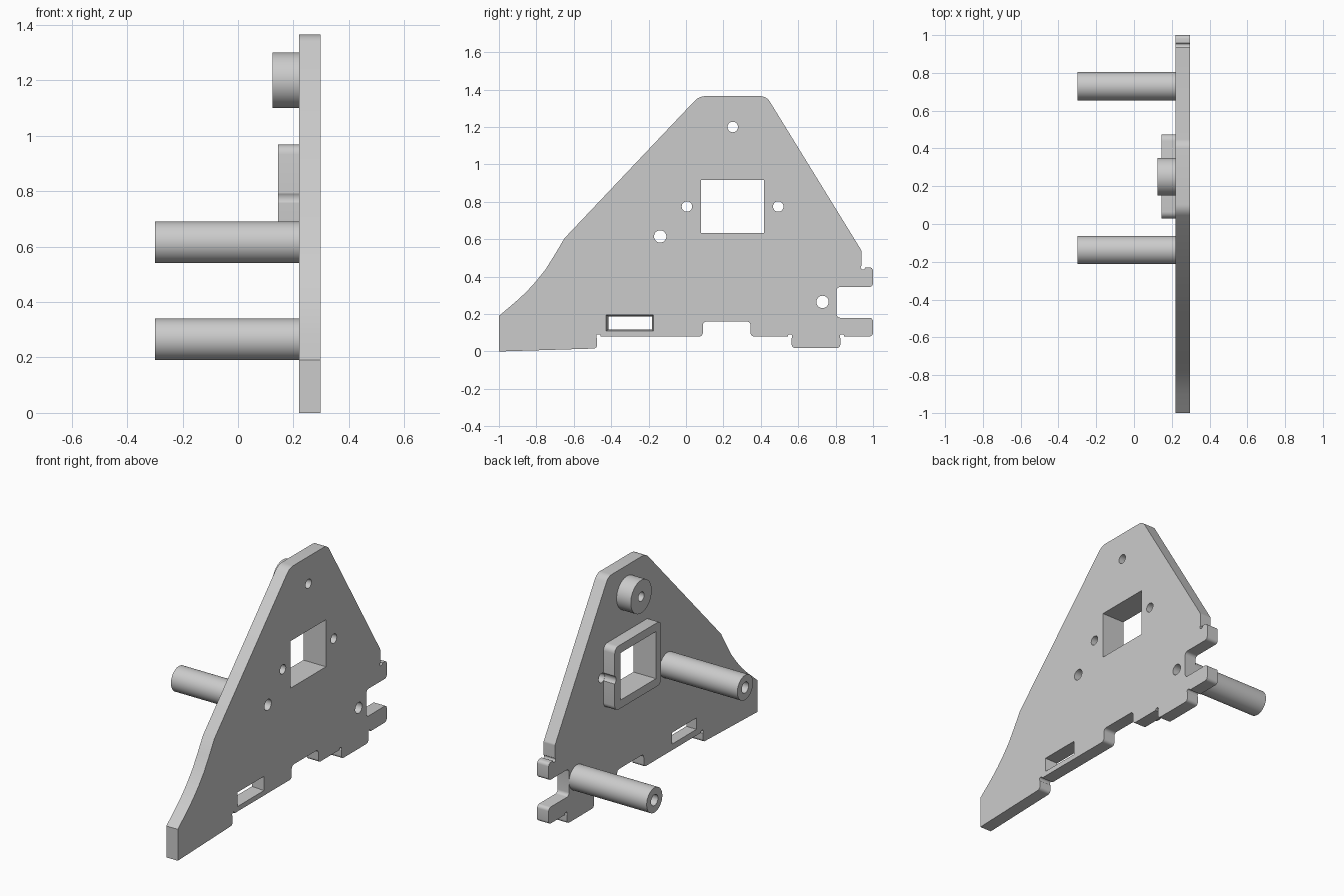
import bpy, bmesh, math
from mathutils import Vector

cube = bpy.data.objects.get("Cube")
if cube:
    bpy.data.objects.remove(cube, do_unlink=True)

grey = bpy.data.materials.new("light grey")
grey.use_nodes = True
COLOUR = (0.6, 0.6, 0.6, 1)
grey.diffuse_color = COLOUR
grey.node_tree.nodes["Principled BSDF"].inputs["Base Color"].default_value = COLOUR

INNER, OUTER = 0.22, 0.297      # inner and outer faces of the plate


def rounded(corners, steps=6):
    """Profile with each (y, z, radius) corner replaced by an arc."""
    out = []
    for i, (y, z, r) in enumerate(corners):
        p = Vector((y, z))
        if r == 0:
            out.append(p)
            continue
        a = (Vector(corners[i - 1][:2]) - p).normalized()
        b = (Vector(corners[(i + 1) % len(corners)][:2]) - p).normalized()
        half = a.angle(b) / 2
        centre = p + (a + b).normalized() * r / math.sin(half)
        start = p + a * r / math.tan(half) - centre
        end = p + b * r / math.tan(half) - centre
        sweep = math.pi - 2 * half
        for k in range(steps + 1):
            t = k / steps
            arm = start * math.sin((1 - t) * sweep) + end * math.sin(t * sweep)
            out.append(centre + arm / math.sin(sweep))
    return out


def circle(y, z, r, n=40):
    return [Vector((y + r * math.cos(2 * math.pi * k / n),
                    z + r * math.sin(2 * math.pi * k / n))) for k in range(n)]


def box(y0, y1, z0, z1, r=0):
    return rounded([(y0, z0, r), (y1, z0, r), (y1, z1, r), (y0, z1, r)])


def prism(name, profile, x0, x1, end_profile=None):
    """Extrude a (y, z) profile along x, optionally tapering to another."""
    bm = bmesh.new()
    a = [bm.verts.new((x0, *p)) for p in profile]
    b = [bm.verts.new((x1, *p)) for p in end_profile or profile]
    bm.faces.new(a)
    bm.faces.new(b)
    for i in range(len(a)):
        bm.faces.new((a[i - 1], a[i], b[i], b[i - 1]))
    bmesh.ops.recalc_face_normals(bm, faces=bm.faces)
    mesh = bpy.data.meshes.new(name)
    bm.to_mesh(mesh)
    bm.free()
    mesh.materials.append(grey)
    obj = bpy.data.objects.new(name, mesh)
    bpy.context.collection.objects.link(obj)
    return obj


def activate(obj):
    bpy.ops.object.select_all(action="DESELECT")
    obj.select_set(True)
    bpy.context.view_layer.objects.active = obj


def cut(obj, profile, x0=-0.5, x1=0.5, end_profile=None):
    cutter = prism("cutter", profile, x0, x1, end_profile)
    cutter.hide_render = True
    activate(obj)
    mod = obj.modifiers.new("cut", "BOOLEAN")
    mod.operation, mod.solver, mod.object = "DIFFERENCE", "EXACT", cutter
    bpy.ops.object.modifier_apply(modifier=mod.name)
    bpy.data.objects.remove(cutter, do_unlink=True)


def smooth(obj):
    activate(obj)
    bpy.ops.object.shade_smooth_by_angle(angle=math.radians(30))


# Side plate outline, counter-clockwise from the front toe
R = 0.02
plate = prism("side_plate", rounded([
    (-1, 0, 0), (-0.475, 0.016, R), (-0.475, 0.08, 0),
    (0.09, 0.08, R), (0.09, 0.16, R), (0.345, 0.16, R), (0.345, 0.08, R),
    (0.565, 0.08, 0), (0.565, 0.018, R), (0.825, 0.018, R), (0.825, 0.08, 0),
    (1, 0.08, R), (1, 0.18, R), (0.805, 0.18, R), (0.805, 0.345, R),
    (1, 0.345, R), (1, 0.45, R), (0.938, 0.45, 0), (0.938, 0.54, R),
    (0.43, 1.365, 0.06), (0.07, 1.365, 0.08),
    (-0.65, 0.605, 0), (-0.7, 0.52, 0), (-0.75, 0.44, 0), (-0.8, 0.377, 0),
    (-0.85, 0.322, 0), (-0.9, 0.275, 0), (-1, 0.19, 0)]), INNER, OUTER)

# Relief notches in the inside corners of the tabs
for y, z in ((-0.468, 0.08), (0.556, 0.08), (0.834, 0.08), (0.946, 0.45)):
    cut(plate, circle(y, z, 0.012, 16))

# Window, tapered slot and screw holes
window = box(0.08, 0.418, 0.633, 0.918)
cut(plate, window)
cut(plate, box(-0.415, -0.182, 0.117, 0.186), INNER - 0.001, OUTER + 0.001,
    box(-0.427, -0.175, 0.11, 0.196))
posts = {"front_post": (-0.138, 0.615), "rear_post": (0.73, 0.265)}
side_holes = [(0.005, 0.775), (0.493, 0.775)]
for y, z in posts.values():
    cut(plate, circle(y, z, 0.033))
for y, z in side_holes + [(0.25, 1.2)]:
    cut(plate, circle(y, z, 0.028))
smooth(plate)

# Raised frame around the window, notched beside the screw holes
frame = prism("window_frame", box(0.03, 0.475, 0.583, 0.968, 0.035), 0.145, INNER)
cut(frame, window)
for y, z in side_holes:
    cut(frame, circle(y, z, 0.03))
smooth(frame)

# Hollow posts and the short upper spacer
for name, (y, z) in posts.items():
    post = prism(name, circle(y, z, 0.075, 64), -0.3, INNER)
    cut(post, circle(y, z, 0.033))
    smooth(post)
spacer = prism("upper_spacer", circle(0.25, 1.2, 0.1, 64), 0.125, INNER)
cut(spacer, circle(0.25, 1.2, 0.028))
smooth(spacer)
